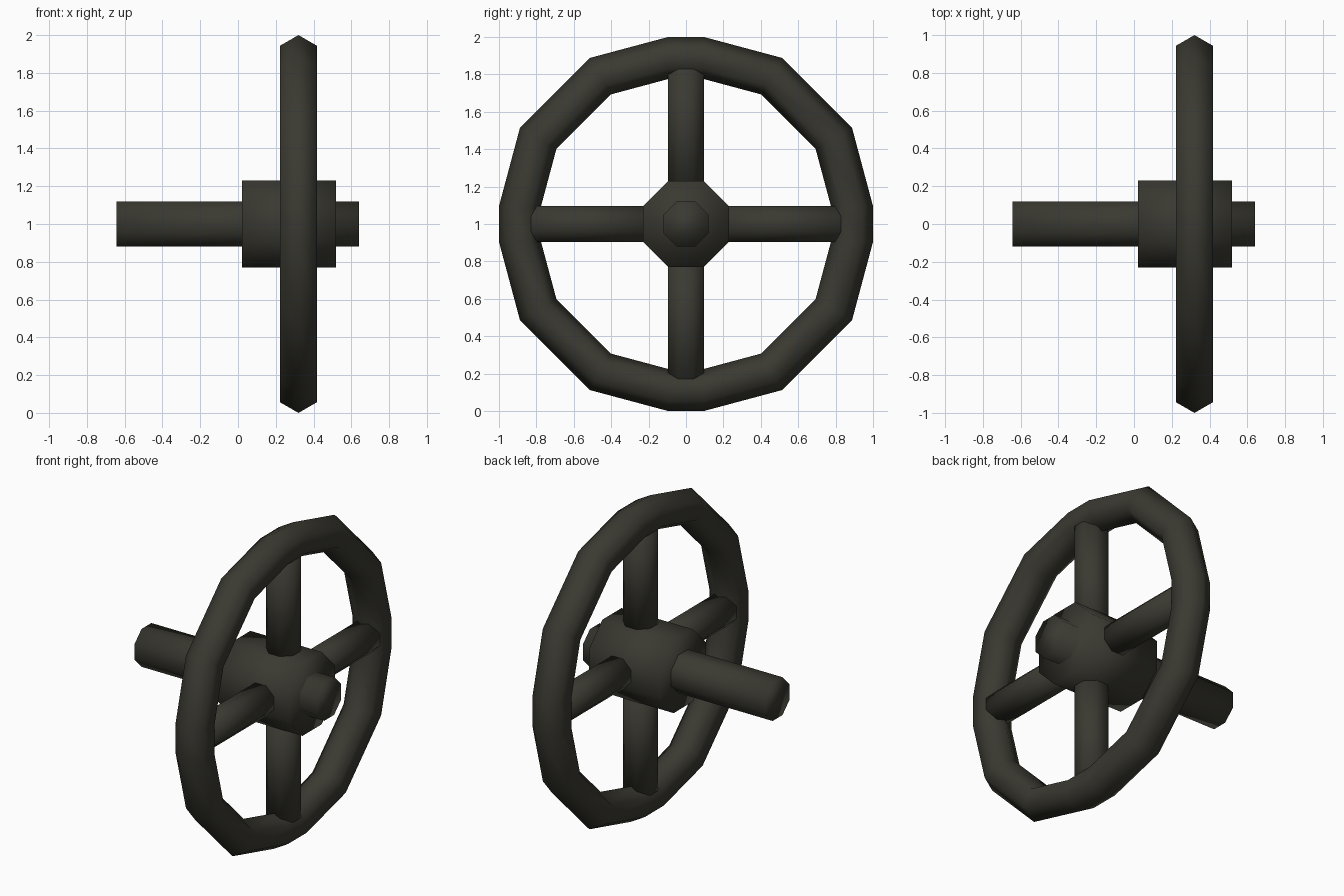
import bpy, bmesh, math
from mathutils import Vector, Matrix

if "Cube" in bpy.data.objects:
    bpy.data.objects.remove(bpy.data.objects["Cube"])

mat = bpy.data.materials.new("dark_olive_iron")
mat.diffuse_color = (0.042, 0.041, 0.031, 1)
mat.use_nodes = True
mat.node_tree.nodes["Principled BSDF"].inputs["Base Color"].default_value = mat.diffuse_color
WHEEL_X = 0.32      # plane of the wheel
HALF = 0.095        # half width of a spoke


def finish(name, bm):
    bmesh.ops.recalc_face_normals(bm, faces=bm.faces)
    me = bpy.data.meshes.new(name)
    bm.to_mesh(me)
    bm.free()
    me.materials.append(mat)
    for p in me.polygons:
        p.use_smooth = True
    ob = bpy.data.objects.new(name, me)
    bpy.context.collection.objects.link(ob)
    return ob


def loft(name, rings, closed=False):
    """Bridge rings of points; close into a loop or cap both ends."""
    bm = bmesh.new()
    vs = [[bm.verts.new(p) for p in ring] for ring in rings]
    n, m = len(vs), len(vs[0])
    for i in range(n if closed else n - 1):
        a, b = vs[i], vs[(i + 1) % n]
        for j in range(m):
            k = (j + 1) % m
            bm.faces.new((a[j], a[k], b[k], b[j]))
    if not closed:
        bm.faces.new(vs[0])
        bm.faces.new(vs[-1])
    return finish(name, bm)


def octagon(apothem):
    r = apothem / math.cos(math.pi / 8)
    return [(r * math.cos((i + 0.5) * math.pi / 4),
             r * math.sin((i + 0.5) * math.pi / 4)) for i in range(8)]


def x_bar(name, apothem, x0, x1):
    return loft(name, [[(x, y, 1 + z) for y, z in octagon(apothem)]
                       for x in (x0, x1)])


# Rim: hexagonal tube around a 12-gon whose four spoke corners are cut flat
section = [(0.1125 * math.sin(i * math.pi / 3),
            0.913 + 0.1125 * math.cos(i * math.pi / 3)) for i in range(6)]
rings = []
for q in range(4):
    turn = Matrix.Rotation(q * math.pi / 2, 3, 'X')
    drop = HALF * math.tan(math.radians(15))
    stations = [lambda r: (-HALF, r - drop), lambda r: (HALF, r - drop)]
    stations += [lambda r, a=math.radians(d): (r * math.sin(a), r * math.cos(a))
                 for d in (30, 60)]
    # rotation about X carries +z towards -y, so y is mirrored to keep order
    for st in stations:
        ring = []
        for dx, r in section:
            y, z = st(r)
            p = turn @ Vector((dx, -y, z))
            ring.append(p + Vector((WHEEL_X, 0, 1)))
        rings.append(ring)
loft("rim", rings, closed=True)

# Four spokes
for q in range(4):
    turn = Matrix.Rotation(q * math.pi / 2, 3, 'X')
    loft(f"spoke_{q + 1}",
         [[turn @ Vector((x, y, r)) + Vector((WHEEL_X, 0, 1))
           for x, y in octagon(HALF)] for r in (0.15, 0.88)])

# Hub and axle shaft
x_bar("hub", 0.23, 0.02, 0.52)
x_bar("shaft", 0.12, -0.643, 0.64)
